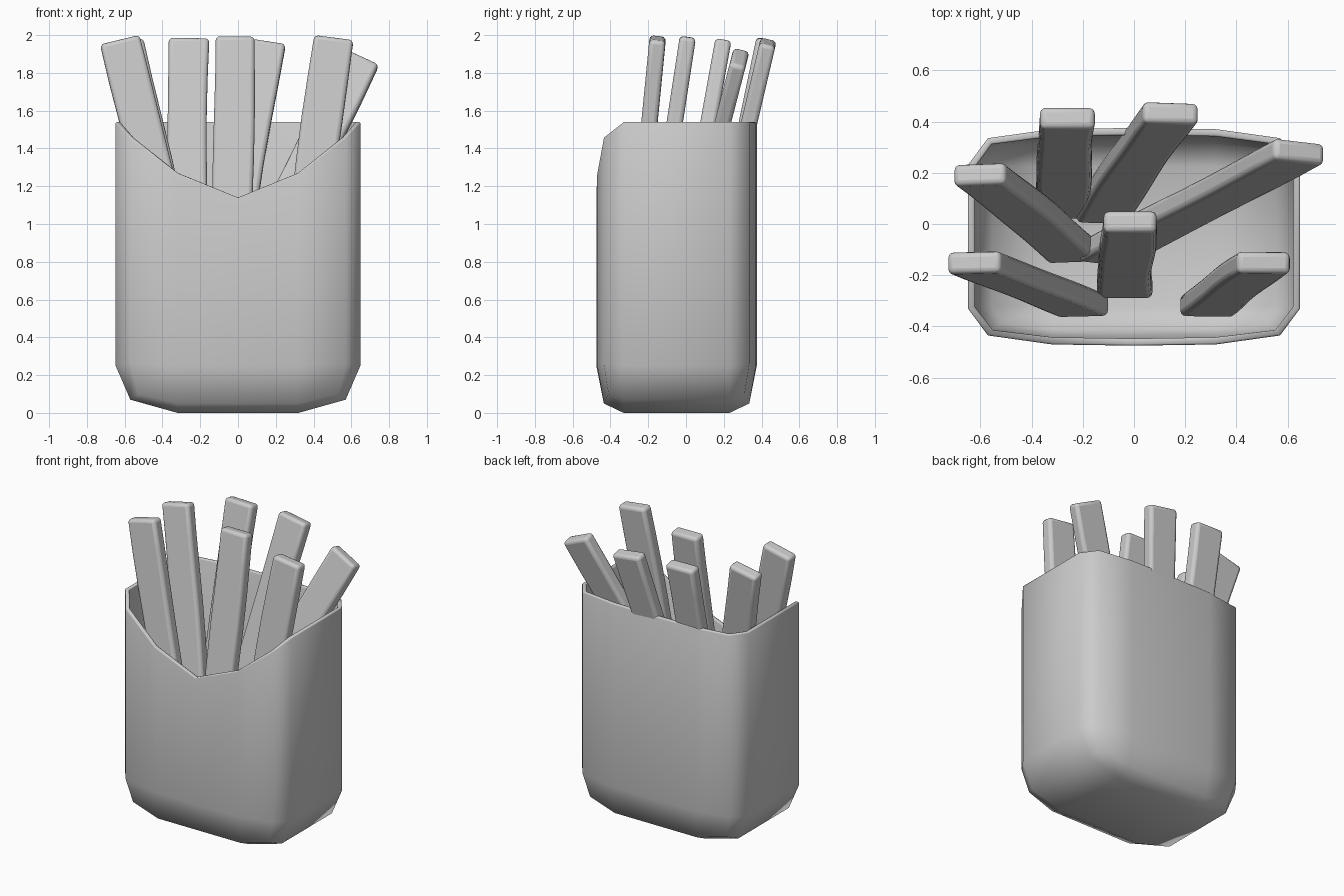
import bpy, bmesh, math
from mathutils import Vector

if "Cube" in bpy.data.objects:
    bpy.data.objects.remove(bpy.data.objects["Cube"])

CY = -0.05  # depth centre of the carton


def finish(bm, name, bevel, segments, angle):
    bmesh.ops.recalc_face_normals(bm, faces=bm.faces[:])
    me = bpy.data.meshes.new(name)
    bm.to_mesh(me)
    bm.free()
    ob = bpy.data.objects.new(name, me)
    bpy.context.collection.objects.link(ob)
    bpy.ops.object.select_all(action='DESELECT')
    ob.select_set(True)
    bpy.context.view_layer.objects.active = ob
    if name == "carton":
        sol = ob.modifiers.new("wall", 'SOLIDIFY')
        sol.thickness = 0.028
        sol.offset = -1
    bev = ob.modifiers.new("soft_edges", 'BEVEL')
    bev.width = bevel
    bev.segments = segments
    bev.limit_method = 'ANGLE'
    bev.angle_limit = math.radians(60)
    bpy.ops.object.shade_smooth_by_angle(angle=math.radians(angle))
    return ob


# Carton: one quarter of the columns, each as (x, half depth, z) from bottom up;
# the last number is the front rim height, which makes the V cut
QUARTER = [
    [(0.00, 0.28, 0.00), (0.00, 0.385, 0.05), (0.00, 0.425, 0.25), 1.14],
    [(0.32, 0.28, 0.00), (0.32, 0.385, 0.05), (0.32, 0.420, 0.25), 1.27],
    [(0.32, 0.28, 0.00), (0.53, 0.360, 0.10), (0.57, 0.385, 0.26), 1.46],
    [(0.32, 0.28, 0.00), (0.57, 0.280, 0.07), (0.648, 0.28, 0.25), 1.54],
]


def column(col, sx, sy):
    pts = [Vector((sx * x, CY + sy * y, z)) for x, y, z in col[:3]]
    top = pts[2].copy()
    top.z = col[3] if sy < 0 else 1.54
    return pts + [top]


columns = [column(c, 1, -1) for c in QUARTER]
columns += [column(c, 1, 1) for c in reversed(QUARTER)]
columns += [column(c, -1, 1) for c in QUARTER[1:]]
columns += [column(c, -1, -1) for c in reversed(QUARTER[1:])]

bm = bmesh.new()
grid = [[bm.verts.new(p) for p in col] for col in columns]
n = len(grid)
for i in range(n):
    a, b = grid[i], grid[(i + 1) % n]
    for k in range(3):
        bm.faces.new((a[k], b[k], b[k + 1], a[k + 1]))
bmesh.ops.remove_doubles(bm, verts=bm.verts[:], dist=0.0005)
bmesh.ops.holes_fill(bm, edges=[e for e in bm.edges if e.is_boundary
                                and max(v.co.z for v in e.verts) < 0.01], sides=0)
finish(bm, "carton", 0.007, 2, 70)


# Fries: slightly uneven square sticks from a low end to a tip
def fry(name, low, tip, seed):
    low, tip = Vector(low), Vector(tip)
    d = (tip - low).normalized()
    w = (Vector((1, 0, 0)) - d * d.x).normalized()
    t = d.cross(w)
    bm = bmesh.new()
    rings = []
    steps = 8
    for i in range(steps + 1):
        f = i / steps
        sway = 0.006 * math.sin(5 * f + seed * 1.7)
        hw = 0.106 + 0.003 * math.sin(9 * f + seed)
        ht = 0.043
        c = low.lerp(tip, f) + w * sway
        rings.append([bm.verts.new(c + w * hw * a + t * ht * b)
                      for a, b in ((-1, -1), (1, -1), (1, 1), (-1, 1))])
    for r, s in zip(rings, rings[1:]):
        for k in range(4):
            m = (k + 1) % 4
            bm.faces.new((r[k], r[m], s[m], s[k]))
    bm.faces.new(rings[0])
    bm.faces.new(rings[-1])
    finish(bm, name, 0.022, 3, 50)


FRIES = [
    ("fry_front_left", (-0.20, -0.32, 0.25), (-0.62, -0.15, 1.975)),
    ("fry_front_right", (0.28, -0.32, 0.25), (0.505, -0.15, 1.985)),
    ("fry_middle", (-0.035, -0.25, 0.30), (-0.02, 0.01, 1.99)),
    ("fry_back_left", (-0.23, -0.11, 0.27), (-0.60, 0.195, 1.96)),
    ("fry_back_centre_left", (-0.29, 0.06, 0.28), (-0.255, 0.415, 1.98)),
    ("fry_back_centre_right", (-0.13, 0.04, 0.28), (0.14, 0.435, 1.965)),
    ("fry_back_right", (-0.12, -0.12, 0.32), (0.645, 0.285, 1.885)),
]
for i, (name, low, tip) in enumerate(FRIES):
    fry(name, low, tip, i)
